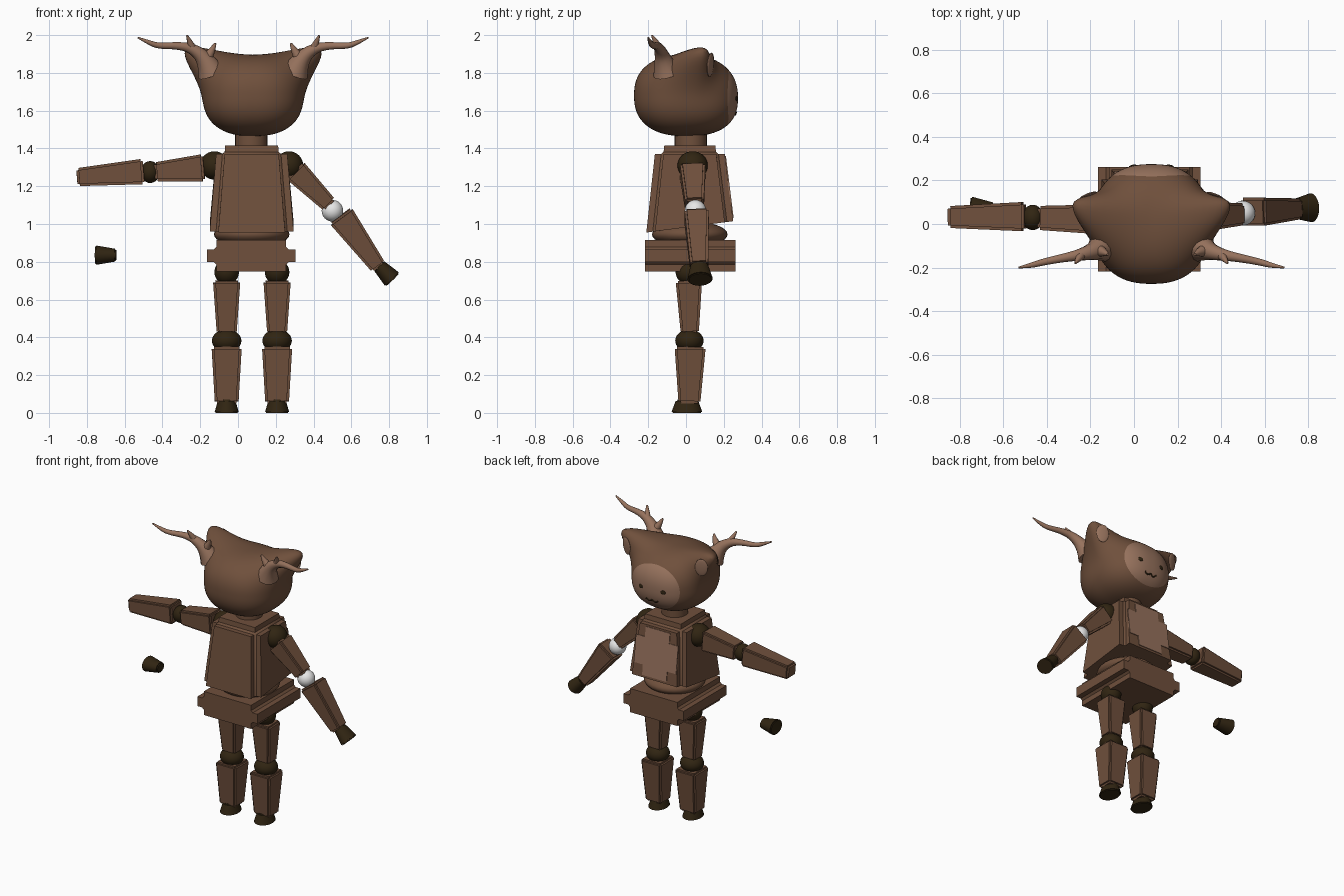
import bpy, bmesh, math
from mathutils import Vector, Matrix
from mathutils.bvhtree import BVHTree

if "Cube" in bpy.data.objects:
    bpy.data.objects.remove(bpy.data.objects["Cube"])

CX = 0.08  # symmetry plane of the figure


def material(name, rgb):
    m = bpy.data.materials.new(name)
    m.use_nodes = True
    m.diffuse_color = (*rgb, 1)
    m.node_tree.nodes["Principled BSDF"].inputs["Base Color"].default_value = (*rgb, 1)
    return m


BROWN = material("brown", (0.16, 0.08, 0.045))
TAN = material("tan", (0.31, 0.17, 0.11))
DARK = material("dark_brown", (0.03, 0.018, 0.006))
WHITE = material("white", (0.8, 0.8, 0.8))


def smooth(obj, angle=35):
    bpy.ops.object.select_all(action='DESELECT')
    obj.select_set(True)
    bpy.context.view_layer.objects.active = obj
    bpy.ops.object.shade_smooth_by_angle(angle=math.radians(angle))


def finish(name, bm, *mats):
    bmesh.ops.recalc_face_normals(bm, faces=bm.faces)
    mesh = bpy.data.meshes.new(name)
    bm.to_mesh(mesh)
    bm.free()
    for m in mats:
        mesh.materials.append(m)
    obj = bpy.data.objects.new(name, mesh)
    bpy.context.collection.objects.link(obj)
    smooth(obj)
    return obj


def frame(p0, p1):
    """Local z runs from p0 to p1, local y stays near world y."""
    z = (p1 - p0).normalized()
    x = Vector((0, 1, 0)).cross(z).normalized()
    y = z.cross(x)
    return Matrix.Translation(p0) @ Matrix((x, y, z)).transposed().to_4x4()


def ball(name, loc, radii, mat, rot=None):
    bm = bmesh.new()
    bmesh.ops.create_uvsphere(bm, u_segments=32, v_segments=16, radius=1)
    rot = rot or Matrix.Identity(4)
    bm.transform(Matrix.Translation(loc) @ rot @ Matrix.Diagonal((*radii, 1)))
    return finish(name, bm, mat)


def limb(name, p0, p1, size0, size1, mat, bevel=0.012):
    """Tapered box from p0 to p1 with softened edges."""
    p0, p1 = Vector(p0), Vector(p1)
    bm = bmesh.new()
    bmesh.ops.create_cube(bm, size=1)
    for v in bm.verts:
        s = size1 if v.co.z > 0 else size0
        v.co = (v.co.x * s[0], v.co.y * s[1], (v.co.z + 0.5) * (p1 - p0).length)
    bmesh.ops.bevel(bm, geom=bm.edges[:], offset=bevel, segments=2, affect='EDGES')
    bm.transform(frame(p0, p1))
    return finish(name, bm, mat)


def cup(name, p0, p1, r0, r1, stretch):
    """Flared end piece for hands and feet, wider along y."""
    p0, p1 = Vector(p0), Vector(p1)
    length = (p1 - p0).length
    bm = bmesh.new()
    bmesh.ops.create_cone(bm, cap_ends=True, segments=32, radius1=r0, radius2=r1, depth=length)
    rims = [e for e in bm.edges if abs(e.verts[0].co.z - e.verts[1].co.z) < 1e-5]
    bmesh.ops.bevel(bm, geom=rims, offset=0.006, segments=2, affect='EDGES')
    bm.transform(frame(p0, p1) @ Matrix.Diagonal((1, stretch, 1, 1)) @ Matrix.Translation((0, 0, length / 2)))
    return finish(name, bm, DARK)


def tube(name, paths, mat):
    """Round tapered strands; each point is x, y, z, radius."""
    cu = bpy.data.curves.new(name, 'CURVE')
    cu.dimensions = '3D'
    cu.bevel_depth = 1
    cu.bevel_resolution = 4
    cu.use_fill_caps = True
    for pts in paths:
        s = cu.splines.new('NURBS')
        s.points.add(len(pts) - 1)
        for p, (x, y, z, r) in zip(s.points, pts):
            p.co = (x, y, z, 1)
            p.radius = r
        s.order_u = 3
        s.use_endpoint_u = True
        s.resolution_u = 6
    cu.materials.append(mat)
    obj = bpy.data.objects.new(name, cu)
    bpy.context.collection.objects.link(obj)
    bpy.ops.object.select_all(action='DESELECT')
    obj.select_set(True)
    bpy.context.view_layer.objects.active = obj
    bpy.ops.object.convert(target='MESH')
    smooth(bpy.context.object, 50)


# Head: rounded box with ears pulled out of the upper corners, tan face cap
head_at = Vector((CX, 0, 1.68))
bm = bmesh.new()
bmesh.ops.create_uvsphere(bm, u_segments=96, v_segments=48, radius=1)
bm.transform(Matrix.Rotation(-math.pi / 2, 4, 'X'))
for f in bm.faces:
    f.material_index = int(f.calc_center_median().normalized().y > math.cos(math.radians(41)))
for v in bm.verts:
    k = sum(abs(c) ** 2.4 for c in v.co) ** (-1 / 2.4)
    q = Vector((v.co.x * 0.265, v.co.y * 0.275, v.co.z * 0.215)) * k
    q.z -= 0.16 * max(q.y, 0) ** 2
    dy = q.y - 0.04
    w = math.exp(-((abs(q.x) - 0.2) / 0.1) ** 2 - (dy / (0.085 if dy > 0 else 0.14)) ** 2
                 - ((q.z - 0.15) / 0.1) ** 2)
    q += w * Vector((math.copysign(0.15, q.x), 0.05, 0.09))
    v.co = head_at + q
bmesh.ops.recalc_face_normals(bm, faces=bm.faces)
surface = BVHTree.FromBMesh(bm)
finish("head", bm, BROWN, TAN)


def stick(name, target, radii, mat):
    """Thin oval plate lying on the head surface."""
    loc, normal, _, _ = surface.find_nearest(Vector(target))
    rot = normal.to_track_quat('Y', 'Z').to_matrix().to_4x4()
    return ball(name, loc, radii, mat, rot)


# Ears, eyes and antlers on both sides
for side, s in (("left", 1), ("right", -1)):
    stick(side + "_inner_ear", (CX + s * 0.31, 0.17, 1.84), (0.042, 0.009, 0.062), TAN)
    stick(side + "_eye", (CX + s * 0.095, 0.3, 1.665), (0.017, 0.005, 0.014), DARK)
    beam = [(.22, -.10, 1.80, .075), (.25, -.12, 1.87, .045), (.32, -.14, 1.93, .028),
            (.40, -.155, 1.945, .02), (.50, -.175, 1.942, .016), (.55, -.19, 1.96, .013),
            (.61, -.20, 1.987, .004)]
    outer = [(.32, -.14, 1.925, .024), (.335, -.16, 1.965, .015), (.35, -.18, 1.998, .005)]
    inner = [(.25, -.12, 1.87, .034), (.215, -.13, 1.92, .018), (.20, -.14, 1.957, .006)]
    tube(side + "_antler", [[(CX + s * x, y, z, r) for x, y, z, r in path]
                            for path in (beam, outer, inner)], TAN)

# Mouth: a shallow double curve
mouth = []
for i in range(13):
    t = i / 6 - 1
    p = surface.find_nearest(Vector((CX + t * 0.05, 0.3, 1.58 - 0.02 * abs(math.sin(t * math.pi)))))[0]
    mouth.append((*p, 0.005))
tube("mouth", [mouth], DARK)

# Neck
bm = bmesh.new()
bmesh.ops.create_cone(bm, cap_ends=True, segments=32, radius1=0.085, radius2=0.085, depth=0.16)
bm.transform(Matrix.Translation((0.07, 0.025, 1.45)))
finish("neck", bm, BROWN)

# Torso: tapered block, rounded above, bottom sloping up toward the chest side
bm = bmesh.new()
bmesh.ops.create_cube(bm, size=2)
for v in bm.verts:
    x, y, z = v.co
    if z > 0:
        v.co = (0.0725 + x * 0.185, 0.02 + y * 0.18, 1.415)
    else:
        v.co = (0.0725 + x * 0.222, 0.02 + y * 0.23, 0.985 + y * 0.03)
edges = [e for e in bm.edges if max(v.co.z for v in e.verts) > 1.2]
bmesh.ops.bevel(bm, geom=edges, offset=0.045, segments=5, affect='EDGES')
finish("torso", bm, BROWN)

# Belly patch: thin rounded plate on the sloping chest
bm = bmesh.new()
bmesh.ops.create_cube(bm, size=1)
bm.transform(Matrix.Diagonal((0.33, 0.008, 0.33, 1)))
edges = [e for e in bm.edges if abs(e.verts[0].co.y - e.verts[1].co.y) > 0.005]
bmesh.ops.bevel(bm, geom=edges, offset=0.07, segments=6, affect='EDGES')
bm.transform(Matrix.Translation((0.0725, 0.228, 1.195)) @ Matrix.Rotation(math.atan(0.125), 4, 'X'))
finish("belly_patch", bm, TAN)

# Waist and hips
ball("waist", (0.0725, 0.02, 0.945), (0.2, 0.2, 0.07), BROWN)
bm = bmesh.new()
bmesh.ops.create_cube(bm, size=1)
bm.transform(Matrix.Translation((0.07, 0.022, 0.832)) @ Matrix.Diagonal((0.47, 0.48, 0.167, 1)))
edges = [e for e in bm.edges if abs(e.verts[0].co.y - e.verts[1].co.y) > 0.1]
bmesh.ops.bevel(bm, geom=edges, offset=0.05, segments=5, affect='EDGES')
finish("hips", bm, BROWN)

# Legs
for side, x in (("left", 0.207), ("right", -0.06)):
    ball(side + "_hip_joint", (x, 0.015, 0.745), (0.065, 0.07, 0.065), DARK)
    limb(side + "_upper_leg", (x, 0.015, 0.70), (x, 0.02, 0.42), (0.145, 0.14), (0.105, 0.095), BROWN)
    ball(side + "_knee", (x, 0.018, 0.382), (0.078, 0.075, 0.06), DARK)
    limb(side + "_lower_leg", (x, 0.022, 0.35), (x, 0.018, 0.05), (0.16, 0.165), (0.125, 0.115), BROWN)
    cup(side + "_foot", (x, 0.005, 0), (x, 0.005, 0.07), 0.065, 0.045, 1.28)

# Right arm, raised, with its hand separate
ball("right_shoulder", (-0.125, 0.035, 1.31), (0.075, 0.08, 0.075), DARK)
limb("right_upper_arm", (-0.18, 0.022, 1.298), (-0.44, 0.028, 1.276), (0.145, 0.135), (0.1, 0.11), BROWN)
ball("right_elbow", (-0.465, 0.03, 1.275), (0.05, 0.058, 0.058), DARK)
limb("right_lower_arm", (-0.50, 0.034, 1.278), (-0.853, 0.032, 1.248), (0.135, 0.135), (0.095, 0.1), BROWN)
cup("right_hand", (-0.755, 0.065, 0.835), (-0.645, 0.058, 0.835), 0.052, 0.033, 1.2)

# Left arm, lowered
ball("left_shoulder", (0.27, 0.035, 1.31), (0.075, 0.08, 0.075), DARK)
limb("left_upper_arm", (0.30, 0.035, 1.285), (0.485, 0.045, 1.10), (0.13, 0.135), (0.085, 0.1), BROWN)
ball("left_elbow", (0.50, 0.05, 1.07), (0.057, 0.057, 0.057), WHITE)
limb("left_lower_arm", (0.543, 0.056, 1.045), (0.745, 0.07, 0.77), (0.145, 0.13), (0.085, 0.095), BROWN)
cup("left_hand", (0.818, 0.075, 0.705), (0.745, 0.07, 0.78), 0.052, 0.036, 1.3)
